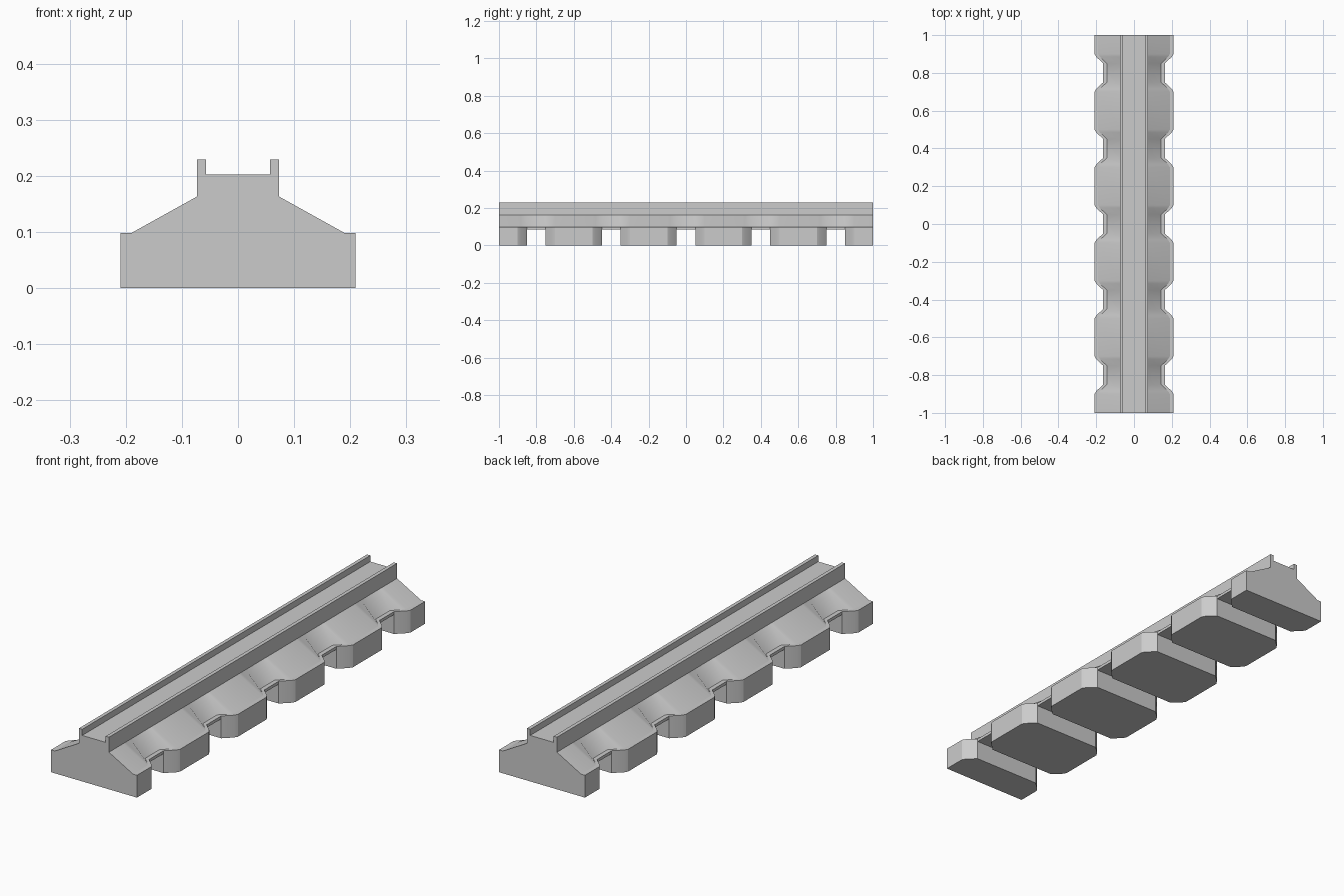
import bpy, bmesh

if "Cube" in bpy.data.objects:
    bpy.data.objects.remove(bpy.data.objects["Cube"])

GAPS = [-0.8, -0.4, 0.0, 0.4, 0.8]      # centres of the gaps between the feet
FLARE = [(0.10, 0.209), (0.085, 0.2), (0.05, 0.163)]  # distance from gap, half-width
UNDER = 0.085                            # underside height in the gaps


def section(y, w, foot):
    """Closed cross-section of the beam, right half then mirrored left half."""
    z0 = 0.0 if foot else UNDER
    half = [(w, z0), (w, UNDER), (w, 0.098), (w - 0.019, 0.098),
            (0.073, 0.163), (0.073, 0.229), (0.057, 0.229), (0.057, 0.202)]
    pts = half + [(-x, z) for x, z in reversed(half)]
    return [(x, y, z) for x, z in pts]


# Stations along the length: feet flare out, gaps pull in
stations = [section(-1, 0.209, True)]
for g in GAPS:
    for d, w in FLARE:
        stations.append(section(g - d, w, True))
    d, w = FLARE[-1]
    stations.append(section(g - d, w, False))
    stations.append(section(g + d, w, False))
    for d, w in reversed(FLARE):
        stations.append(section(g + d, w, True))
stations.append(section(1, 0.209, True))

# Loft the grooved beam together with its feet
bm = bmesh.new()
rings = [[bm.verts.new(p) for p in s] for s in stations]
n = len(rings[0])
for a, b in zip(rings, rings[1:]):
    for i in range(n):
        j = (i + 1) % n
        bm.faces.new((a[i], a[j], b[j], b[i]))
bm.faces.new(rings[0])
bm.faces.new(rings[-1][::-1])

# Collapse the doubled stations so only the foot walls remain there
bmesh.ops.remove_doubles(bm, verts=bm.verts, dist=0.0001)
bmesh.ops.recalc_face_normals(bm, faces=bm.faces)

mesh = bpy.data.meshes.new("grooved_beam")
bm.to_mesh(mesh)
bm.free()
beam = bpy.data.objects.new("grooved_beam", mesh)
bpy.context.collection.objects.link(beam)

# Soft shading around the flares, crisp edges elsewhere
bpy.context.view_layer.objects.active = beam
beam.select_set(True)
bpy.ops.object.shade_smooth_by_angle(angle=0.5)
